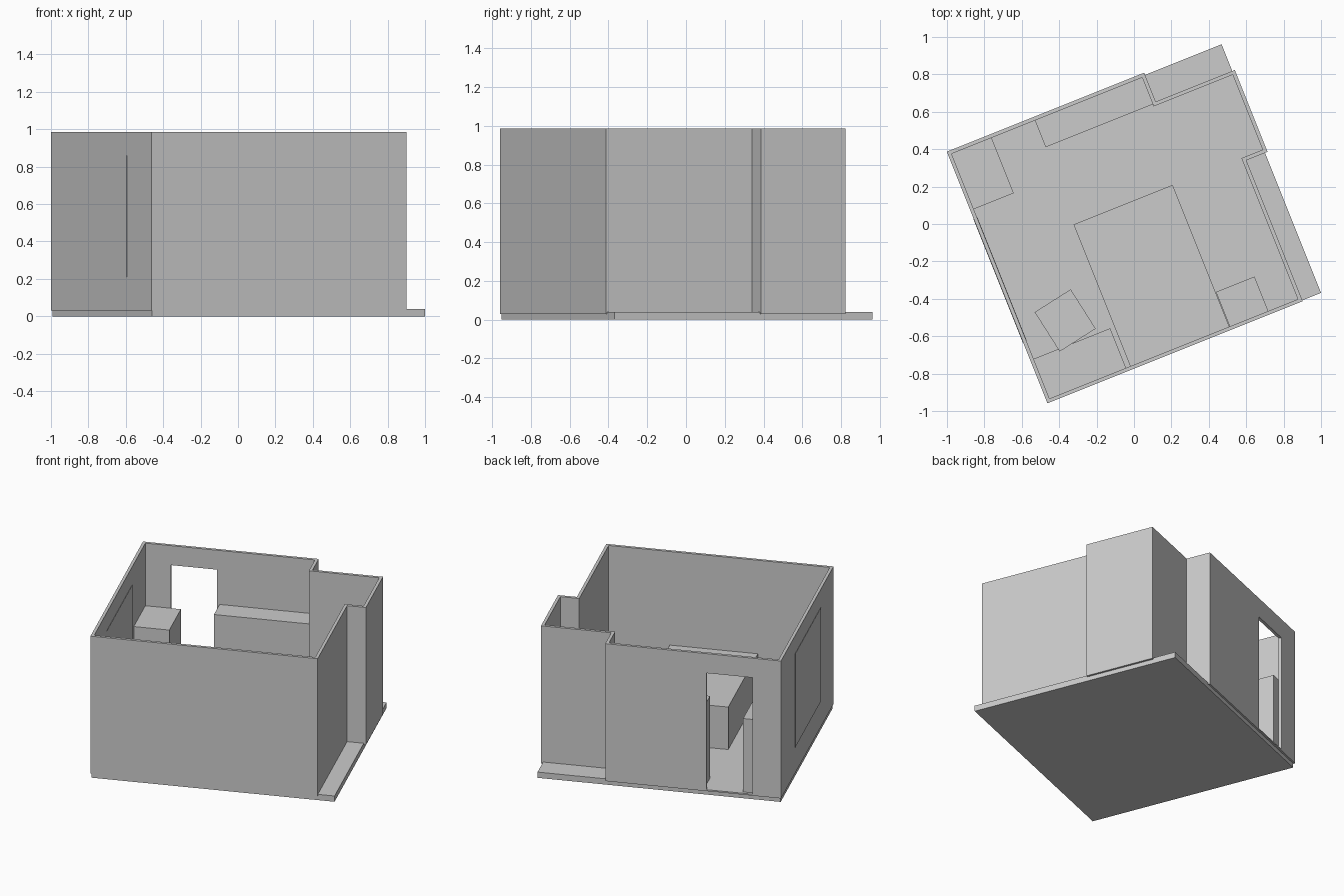
import bpy, bmesh, math
from mathutils import Matrix

if "Cube" in bpy.data.objects:
    bpy.data.objects.remove(bpy.data.objects["Cube"])

# Room plan is drawn in local (u, v) axes, then turned and placed
ROOM = Matrix.Translation((-0.463, -0.959, 0)) @ Matrix.Rotation(math.radians(21.8), 4, 'Z')
FLOOR_TOP = 0.04
T = 0.02  # wall thickness


def finish(name, bm):
    bmesh.ops.recalc_face_normals(bm, faces=bm.faces)
    me = bpy.data.meshes.new(name)
    bm.to_mesh(me)
    bm.free()
    ob = bpy.data.objects.new(name, me)
    ob.matrix_world = ROOM
    bpy.context.collection.objects.link(ob)
    return ob


def extrude_up(bm, faces, height):
    geo = bmesh.ops.extrude_face_region(bm, geom=faces, use_keep_orig=True)["geom"]
    verts = [g for g in geo if isinstance(g, bmesh.types.BMVert)]
    bmesh.ops.translate(bm, verts=verts, vec=(0, 0, height))


def prism(name, outline, z0, z1):
    bm = bmesh.new()
    face = bm.faces.new([bm.verts.new((u, v, z0)) for u, v in outline])
    extrude_up(bm, [face], z1 - z0)
    return finish(name, bm)


def box(name, u0, u1, v0, v1, z0, z1):
    return prism(name, [(u0, v0), (u1, v0), (u1, v1), (u0, v1)], z0, z1)


def wall_ring(name, outer, inner, z0, z1):
    bm = bmesh.new()
    o = [bm.verts.new((u, v, z0)) for u, v in outer]
    i = [bm.verts.new((u, v, z0)) for u, v in inner]
    n = len(o)
    faces = [bm.faces.new((o[k], o[(k + 1) % n], i[(k + 1) % n], i[k])) for k in range(n)]
    extrude_up(bm, faces, z1 - z0)
    return finish(name, bm)


# Floor slab
box("floor", 0.005, 1.578, 0.005, 1.437, 0, FLOOR_TOP)

# Walls with a stepped corner
outer = [(0, 0), (1.47, 0), (1.47, 0.812), (1.592, 0.812),
         (1.592, 1.283), (1.137, 1.283), (1.137, 1.449), (0, 1.449)]
inner = [(T, T), (1.47 - T, T), (1.47 - T, 0.812 + T), (1.592 - T, 0.812 + T),
         (1.592 - T, 1.283 - T), (1.137 - T, 1.283 - T), (1.137 - T, 1.449 - T), (T, 1.449 - T)]
walls = wall_ring("walls", outer, inner, 0.03, 0.985)

# Doorway in the back wall
cutter = box("door_cutter", 0.185, 0.482, 1.38, 1.5, 0.04, 0.85)
cutter.hide_render = True
mod = walls.modifiers.new("doorway", 'BOOLEAN')
mod.operation = 'DIFFERENCE'
mod.solver = 'EXACT'
mod.object = cutter
bpy.context.view_layer.objects.active = walls
bpy.ops.object.modifier_apply(modifier=mod.name)
bpy.data.objects.remove(cutter)

# Window panel in the left wall
box("window", -0.002, T + 0.002, 0.352, 1.063, 0.21, 0.86)

# Furniture: name, u range, v range, top height
for name, u0, u1, v0, v1, top in [
    ("bed", 0.485, 1.055, T, 0.836, 0.335),
    ("nightstand", 1.058, 1.28, T, 0.218, 0.30),
    ("desk", T, 0.461, T, 0.248, 0.31),
    ("cabinet", T, 0.25, 1.11, 1.429, 0.55),
    ("sideboard", 0.50, 1.117, 1.275, 1.429, 0.61),
]:
    box(name, u0, u1, v0, v1, FLOOR_TOP, top)

# Chair block, turned in front of the desk
prism("chair", [(0.118, 0.478), (0.164, 0.233), (0.388, 0.275), (0.342, 0.52)], FLOOR_TOP, 0.35)
